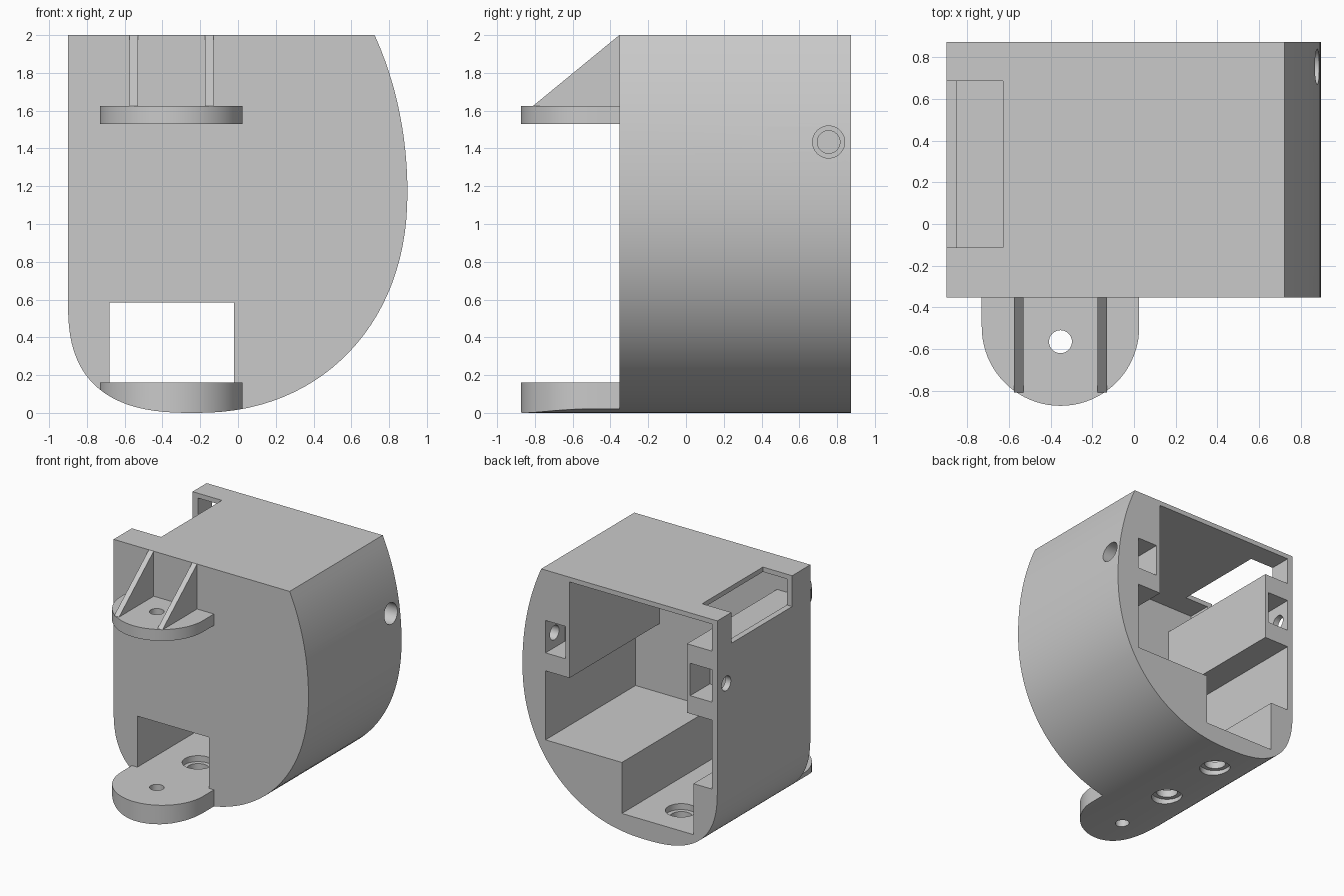
import bpy, bmesh, math
from mathutils import Vector

if "Cube" in bpy.data.objects:
    bpy.data.objects.remove(bpy.data.objects["Cube"], do_unlink=True)

grey = bpy.data.materials.new("light_grey_plastic")
grey.use_nodes = True
colour = (0.59, 0.59, 0.59, 1)
grey.diffuse_color = colour
grey.node_tree.nodes["Principled BSDF"].inputs["Base Color"].default_value = colour

FRONT, BACK = -0.353, 0.873


def prism(name, points, axis, lo, hi):
    """Extrude a 2D outline along an axis; outline uses the other two axes in order."""
    bm = bmesh.new()

    def place(p, d):
        c = list(p)
        c.insert("xyz".index(axis), d)
        return bm.verts.new(c)
    face = bm.faces.new([place(p, lo) for p in points])
    new = bmesh.ops.extrude_face_region(bm, geom=[face])["geom"]
    shift = Vector([hi - lo if a == axis else 0 for a in "xyz"])
    bmesh.ops.translate(bm, vec=shift, verts=[v for v in new if isinstance(v, bmesh.types.BMVert)])
    bmesh.ops.recalc_face_normals(bm, faces=bm.faces)
    mesh = bpy.data.meshes.new(name)
    bm.to_mesh(mesh)
    bm.free()
    mesh.materials.append(grey)
    ob = bpy.data.objects.new(name, mesh)
    bpy.context.collection.objects.link(ob)
    return ob


def box(name, x0, x1, y0, y1, z0, z1):
    return prism(name, [(x0, y0), (x1, y0), (x1, y1), (x0, y1)], "z", z0, z1)


def rod(name, centre, radius, axis, lo, hi, n=40):
    turn = [2 * math.pi * i / n for i in range(n)]
    return prism(name, [(centre[0] + radius * math.cos(t), centre[1] + radius * math.sin(t))
                        for t in turn], axis, lo, hi)


def boolean(ob, cutter, operation="DIFFERENCE"):
    cutter.hide_render = True
    mod = ob.modifiers.new("cut", "BOOLEAN")
    mod.operation, mod.solver, mod.object = operation, "EXACT", cutter
    bpy.context.view_layer.objects.active = ob
    bpy.ops.object.modifier_apply(modifier=mod.name)
    bpy.data.objects.remove(cutter, do_unlink=True)


def smooth(ob):
    bpy.ops.object.select_all(action="DESELECT")
    ob.select_set(True)
    bpy.context.view_layer.objects.active = ob
    bpy.ops.object.shade_smooth_by_angle(angle=math.radians(25))


# Housing outline: flat top and left side, rounded belly
def outline():
    cx, cz, half, steps = -0.22, 1.17, 1.117, 28
    pts = [(-0.9, 2.0)]
    for i in range(steps):                       # tight lower corner
        t = math.pi / 2 * i / steps
        pts.append((cx - 0.68 * math.cos(t) ** (2 / 2.7), 0.6 - 0.6 * math.sin(t) ** (2 / 2.7)))
    for i in range(steps + 1):                   # broad, slightly full lower sweep
        t = math.pi / 2 * i / steps
        pts.append((cx + half * math.sin(t) ** (2 / 2.15),
                    cz - cz * max(math.cos(t), 0) ** (2 / 2.15)))
    for i in range(1, 13):                       # gentle upper sweep
        z = cz + (2 - cz) * i / 12
        pts.append((cx + half * math.sqrt(1 - ((z - cz) / 1.55) ** 2), z))
    return pts


housing = prism("housing", outline(), "y", FRONT, BACK)

# Stepped cavity, leaving a rail on the flat side
RAIL_TOP = 1.735
cavity = [(-0.85, 0.585), (-0.68, 0.585), (-0.68, 0.16), (-0.02, 0.16), (-0.02, 0.585),
          (0.684, 0.585), (0.684, 1.16), (0.463, 1.16), (0.463, 1.96), (-0.85, 1.96),
          (-0.85, RAIL_TOP), (-0.62, RAIL_TOP), (-0.62, 1.16), (-0.85, 1.16)]
boolean(housing, prism("cavity_cutter", cavity, "y", -0.313, 1))

# Front window, top corner slot and the two nut pockets
boolean(housing, box("window_cutter", -0.68, -0.02, -0.5, 0, 0.16, 0.585))
boolean(housing, box("slot_cutter", -1, -0.63, -0.113, 0.687, RAIL_TOP + 0.008, 2.1))
for x0, x1 in ((-0.85, -0.65), (0.5, 0.684)):
    boolean(housing, box("pocket_cutter", x0, x1, 0.615, 1, 1.31, 1.58))

# Side screw holes, one with a counterbore
SCREW = (0.755, 1.434)
boolean(housing, rod("screw_cutter", SCREW, 0.06, "x", -1, -0.75))
boolean(housing, rod("screw_cutter", SCREW, 0.06, "x", 0.6, 1))
boolean(housing, rod("counterbore_cutter", SCREW, 0.085, "x", 0.77, 1))

# Floor holes, recessed from both sides
for y in (-0.02, 0.57):
    centre = (-0.355, y)
    boolean(housing, rod("floor_cutter", centre, 0.085, "z", -0.1, 0.3))
    boolean(housing, rod("lower_recess_cutter", centre, 0.12, "z", -0.1, 0.05))
    boolean(housing, rod("upper_recess_cutter", centre, 0.12, "z", 0.11, 0.3))
smooth(housing)

# Rounded mounting lugs
LUG_X, LUG_Y, LUG_R = -0.353, -0.495, 0.378


def lug(name, z0, z1):
    arc = [math.pi + math.pi * i / 40 for i in range(41)]
    pts = [(LUG_X - LUG_R, FRONT)]
    pts += [(LUG_X + LUG_R * math.cos(t), LUG_Y + LUG_R * math.sin(t)) for t in arc]
    pts.append((LUG_X + LUG_R, FRONT))
    return prism(name, pts, "z", z0, z1)


upper_lug = lug("upper_lug", 1.53, 1.625)
lower_lug = lug("lower_lug", 0, 0.16)
boolean(lower_lug, prism("belly_trim", outline(), "y", -1, 0), "INTERSECT")
for part in (upper_lug, lower_lug):
    boolean(part, rod("pin_cutter", (LUG_X, -0.565), 0.055, "z", -0.5, 2.5))
    smooth(part)

# Triangular ribs above the upper lug
for side, x in (("right", -0.575), ("left", -0.175)):
    prism(side + "_rib", [(FRONT, 1.625), (FRONT, 2.0), (-0.81, 1.625)], "x", x, x + 0.045)
